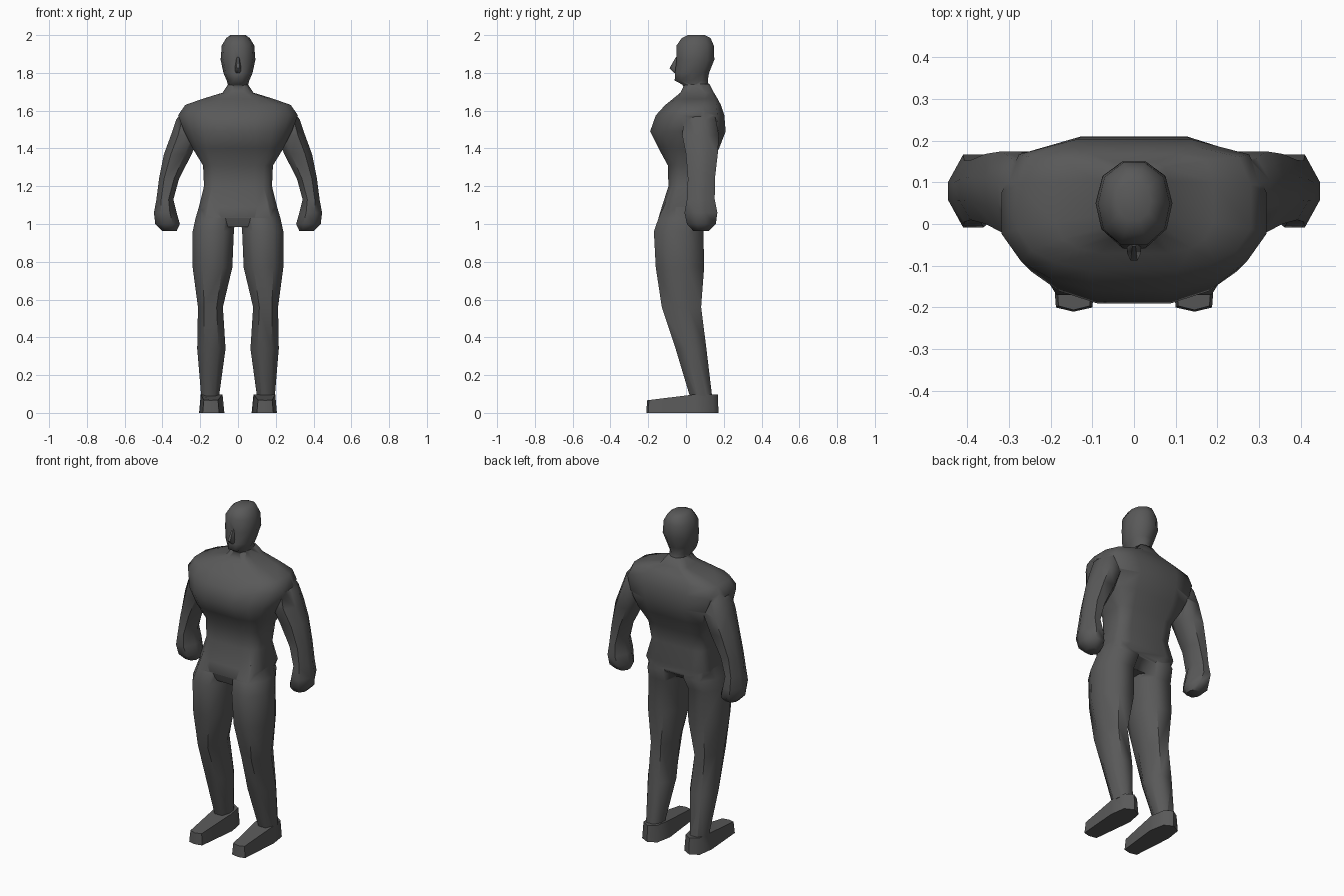
import bpy, bmesh, math

if "Cube" in bpy.data.objects:
    bpy.data.objects.remove(bpy.data.objects["Cube"])

# Half cross-sections, front to back: (width fraction, depth fraction)
CHEST = [(.3, 1), (.62, .85), (.85, .62), (1, .25), (1, -.3), (.87, -.8), (.43, -1)]
LIMB = [(.5, 1), (1, .35), (1, -.35), (.5, -1)]
SKULL = [(.36, 1), (.85, .62), (1, 0), (.82, -.65), (.3, -1)]


def power(v, p):
    return math.copysign(abs(v) ** p, v)


def section(half, z, x0, x1, front, back, p=1):
    """Closed ring; p below 1 makes it boxier."""
    cx, cy, w, d = (x0 + x1) / 2, (front + back) / 2, (x1 - x0) / 2, (back - front) / 2
    side = [(power(a, p) * w, -power(b, p) * d) for a, b in half]
    return [(cx + x, cy + y, z) for x, y in side] + [(cx - x, cy + y, z) for x, y in reversed(side)]


def loft(name, rings, mirror=False):
    """Skin the rings into a capped shell, optionally with its mirror twin."""
    bm = bmesh.new()
    for s in ((1, -1) if mirror else (1,)):
        loops = [[bm.verts.new((s * x, y, z)) for x, y, z in r] for r in rings]
        n = len(loops[0])
        for a, b in zip(loops, loops[1:]):
            for i in range(n):
                j = (i + 1) % n
                bm.faces.new((a[i], a[j], b[j], b[i]))
        bm.faces.new(loops[0])
        bm.faces.new(loops[-1])
    bmesh.ops.recalc_face_normals(bm, faces=bm.faces)
    me = bpy.data.meshes.new(name)
    bm.to_mesh(me)
    bm.free()
    ob = bpy.data.objects.new(name, me)
    bpy.context.collection.objects.link(ob)
    return ob


def centred(half, rows):
    return [section(half, z, -w, w, f, b, p) for z, w, f, b, p in rows]


# Torso from crotch to neck: z, half width, front, back, boxiness
body = loft("body", centred(CHEST, [
    (.985, .10, -.13, .05, .7),
    (1.035, .19, -.145, .112, .65),
    (1.09, .207, -.128, .125, .6),
    (1.20, .18, -.093, .105, .6),
    (1.31, .185, -.096, .13, .6),
    (1.40, .24, -.145, .175, .75),
    (1.49, .285, -.19, .21, .97),
    (1.575, .317, -.16, .203, 1),
    (1.63, .28, -.11, .185, .8),
    (1.662, .19, -.07, .168, .7),
    (1.695, .082, -.03, .148, .6),
    (1.74, .052, -.008, .125, .8)]))

# Arms with fists: z, inner, outer, front, back, boxiness
arms = loft("arms", [section(LIMB, *r) for r in [
    (1.60, .20, .29, .02, .14),
    (1.555, .20, .326, -.01, .158),
    (1.47, .205, .355, -.02, .174),
    (1.37, .245, .392, 0, .168),
    (1.24, .312, .418, .01, .153),
    (1.13, .342, .432, .005, .152, 1.2),
    (1.06, .325, .445, -.008, .166, 1.3),
    (1.00, .308, .438, .005, .158, 1.2),
    (.962, .325, .40, .04, .12)]], True)

# Legs and buttocks
legs = loft("legs", [section(LIMB, *r) for r in [
    (1.12, .04, .198, -.105, .09),
    (1.03, .015, .225, -.146, .122),
    (.96, .022, .24, -.17, .092),
    (.77, .03, .24, -.16, .096),
    (.56, .08, .212, -.128, .08),
    (.34, .066, .216, -.055, .108),
    (.09, .10, .195, .02, .138)]], True)

# Feet: sole outline with a sloping, slightly inset top
sole = [(.10, -.20), (.145, -.21), (.187, -.20), (.206, .05),
        (.192, .145), (.14, .172), (.09, .145), (.072, .05)]
instep = [(.143 + (x - .143) * .86, -.01 + (y + .01) * .98, .098 + min(0, y) * .15) for x, y in sole]
feet = loft("feet", [[(x, y, 0) for x, y in sole], instep], True)

# Head
head = loft("head", centred(SKULL, [
    (1.715, .049, -.008, .124, 1),
    (1.738, .054, -.02, .12, 1),
    (1.76, .06, -.06, .115, 1),
    (1.80, .077, -.058, .122, 1),
    (1.87, .092, -.05, .15, 1),
    (1.945, .086, -.05, .147, 1),
    (1.985, .062, -.022, .13, 1),
    (2.0, .04, .01, .10, 1)]))

# Nose
nose = loft("nose", centred(LIMB, [
    (1.80, .014, -.062, -.03, 1),
    (1.825, .017, -.087, -.03, 1),
    (1.885, .007, -.053, -.03, 1)]))

# Weld all parts into one skin
for part in (legs, arms, feet, head, nose):
    mod = body.modifiers.new("join_" + part.name, 'BOOLEAN')
    mod.operation, mod.solver, mod.object = 'UNION', 'EXACT', part
    bpy.context.view_layer.objects.active = body
    bpy.ops.object.modifier_apply(modifier=mod.name)
    bpy.data.objects.remove(part)

# Dark grey skin
skin = bpy.data.materials.new("dark_grey")
skin.diffuse_color = (.1, .1, .1, 1)
skin.use_nodes = True
skin.node_tree.nodes["Principled BSDF"].inputs["Base Color"].default_value = skin.diffuse_color
body.data.materials.clear()
body.data.materials.append(skin)

bpy.ops.object.select_all(action='DESELECT')
body.select_set(True)
bpy.context.view_layer.objects.active = body
bpy.ops.object.shade_smooth_by_angle(angle=math.radians(58))
